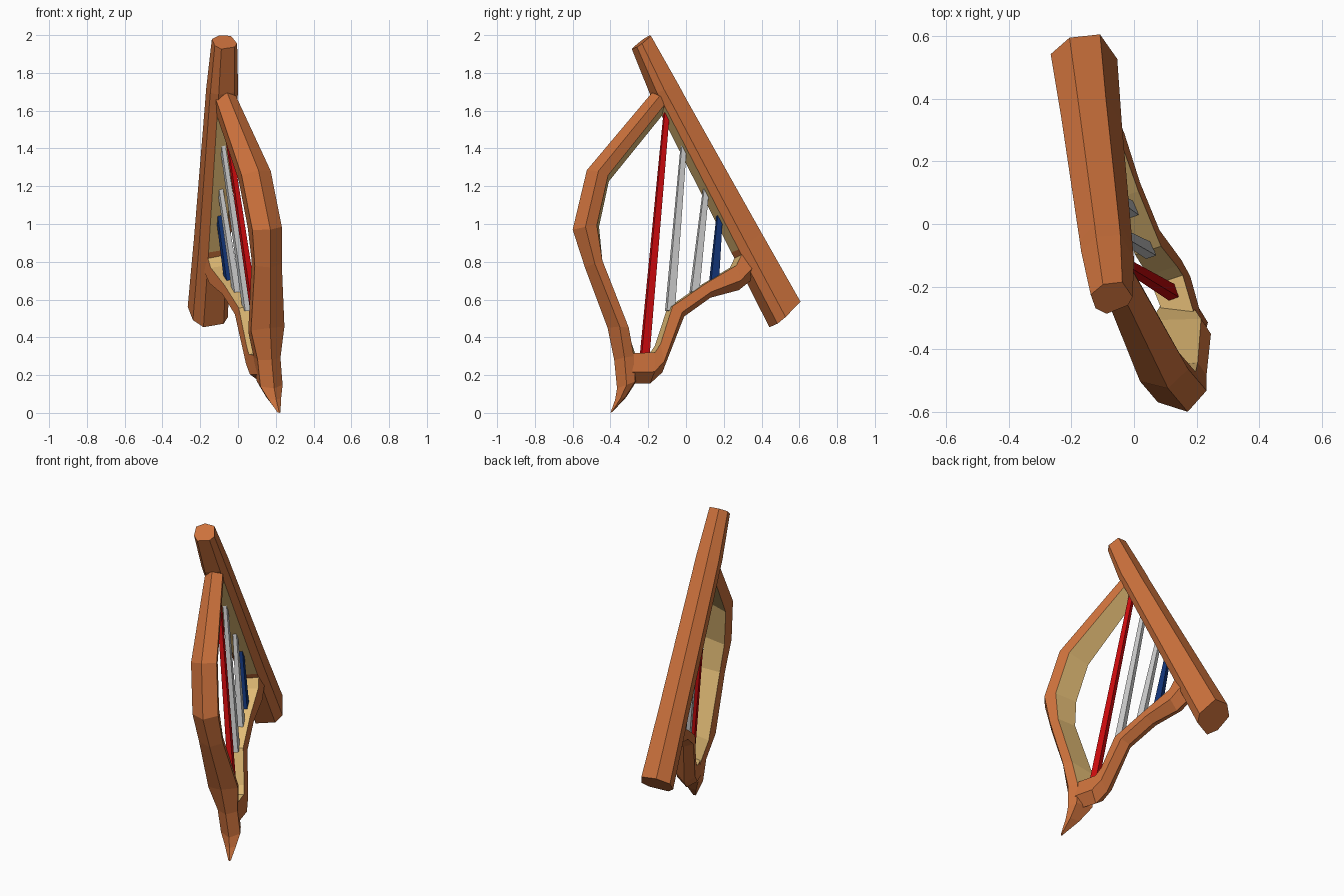
import bpy, bmesh
from mathutils import Vector

# The whole harp lies in one tilted plane; N is its unit normal
N = Vector((1, 0.34, 0.119)).normalized()


def P(y, z):
    return Vector((0.083 - 0.34 * y - 0.119 * z, y, z))


def material(name, rgb):
    m = bpy.data.materials.new(name)
    m.diffuse_color = (*rgb, 1)
    return m


WOOD = material("orange wood", (0.60, 0.165, 0.045))
TAN = material("pale inner wood", (0.76, 0.50, 0.18))
RED = material("red string", (0.62, 0.003, 0.004))
GREY = material("silver string", (0.60, 0.60, 0.60))
BLUE = material("blue string", (0.006, 0.035, 0.19))

# Cross-sections as (outward 0..1, sideways -1..1); the last edge is the inner flat
PILLAR = [(0.24, 0.84), (0.7, 1), (1, 0), (0.6, -1), (-0.15, -0.84)]
NECK = [(0, 0.84), (0.65, 1), (1, 0), (0.65, -1), (0, -0.84)]
BEAM = [(0.04, 0.6), (0.26, 1), (0.86, 0.82), (1, -0.15), (0.8, -0.95), (0.3, -1), (0, -0.6)]
BOX = [(0, 1), (1, 1), (1, -1), (0, -1)]


def loft(name, section, stations, mats, pale=()):
    """stations: outer y, outer z, inner y, inner z, half thickness.
    pale: segments whose inner flat takes the second material."""
    bm = bmesh.new()
    rings = []
    for oy, oz, iy, iz, a in stations:
        o, i = P(oy, oz), P(iy, iz)
        rings.append([bm.verts.new(i + (o - i) * u + N * a * v) for u, v in section])
    k = len(section)
    for s in range(len(rings) - 1):
        for j in range(k):
            q = (j + 1) % k
            f = bm.faces.new((rings[s][j], rings[s][q], rings[s + 1][q], rings[s + 1][j]))
            f.material_index = int(j == k - 1 and s in pale)
    bm.faces.new(rings[0])
    bm.faces.new(rings[-1])
    bmesh.ops.recalc_face_normals(bm, faces=bm.faces)
    me = bpy.data.meshes.new(name)
    bm.to_mesh(me)
    bm.free()
    for m in mats:
        me.materials.append(m)
    ob = bpy.data.objects.new(name, me)
    bpy.context.collection.objects.link(ob)
    return ob


# Straight slanting soundbox
loft("soundbox", BEAM, [
    (-0.19, 2.00, -0.275, 1.93, 0.062),
    (-0.037, 1.73, -0.175, 1.69, 0.077),
    (0.0, 1.66, -0.13, 1.61, 0.078),
    (0.396, 0.96, 0.257, 0.855, 0.088),
    (0.60, 0.60, 0.46, 0.46, 0.097)], [WOOD, TAN], pale=(2,))

# Bowed pillar ending in a curved point
loft("pillar", PILLAR, [
    (-0.18, 1.695, -0.10, 1.62, 0.055),
    (-0.525, 1.285, -0.405, 1.24, 0.080),
    (-0.60, 0.97, -0.46, 0.99, 0.080),
    (-0.535, 0.77, -0.44, 0.81, 0.074),
    (-0.415, 0.45, -0.30, 0.44, 0.092),
    (-0.38, 0.28, -0.265, 0.30, 0.062),
    (-0.365, 0.13, -0.26, 0.17, 0.060),
    (-0.375, 0.07, -0.315, 0.085, 0.035),
    (-0.40, 0.0, -0.385, 0.01, 0.008)], [WOOD, TAN], pale=range(5))

# Curved lower neck
loft("neck", NECK, [
    (-0.30, 0.155, -0.30, 0.31, 0.055),
    (-0.19, 0.155, -0.18, 0.315, 0.062),
    (-0.125, 0.215, -0.15, 0.36, 0.058),
    (-0.01, 0.51, -0.085, 0.56, 0.052),
    (0.13, 0.61, 0.09, 0.68, 0.054),
    (0.28, 0.65, 0.25, 0.775, 0.064),
    (0.38, 0.73, 0.30, 0.88, 0.066)], [WOOD, TAN], pale=range(6))

# Strings, flat-sided and thinner towards the top
for name, mat, y0, z0, y1, z1 in [
        ("string_red", RED, -0.22, 0.29, -0.10, 1.62),
        ("string_silver_long", GREY, -0.085, 0.54, -0.01, 1.44),
        ("string_silver_short", GREY, 0.045, 0.64, 0.11, 1.22),
        ("string_blue", BLUE, 0.148, 0.69, 0.18, 1.07)]:
    loft(name, BOX, [(y0 + 0.021, z0, y0 - 0.021, z0, 0.017),
                     (y1 + 0.013, z1, y1 - 0.013, z1, 0.011)], [mat])
